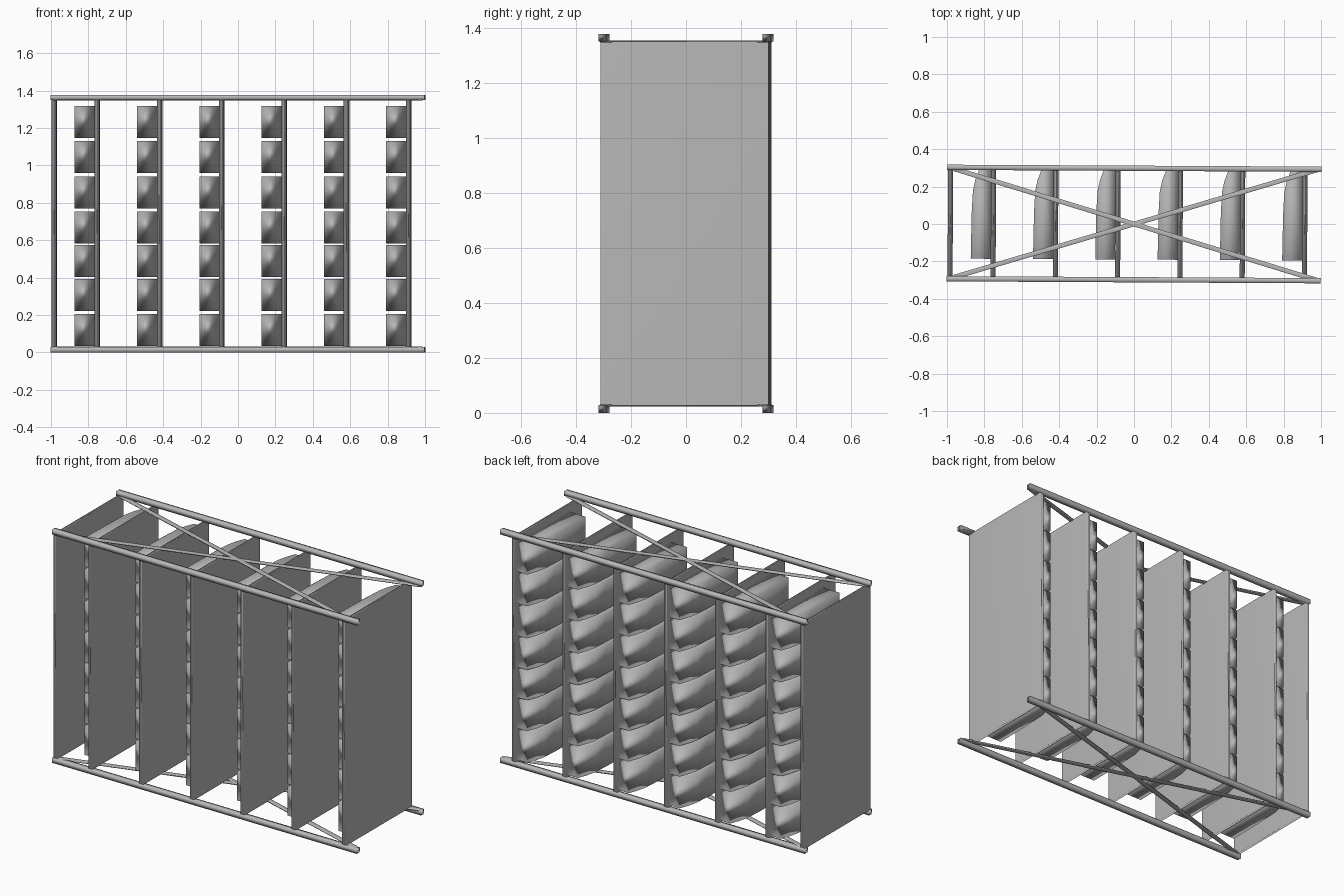
import bpy, bmesh, math
from mathutils import Matrix, Vector

if "Cube" in bpy.data.objects:
    bpy.data.objects.remove(bpy.data.objects["Cube"], do_unlink=True)

grey = bpy.data.materials.new("plain grey")
grey.use_nodes = True
COLOUR = (0.48, 0.48, 0.48, 1)
grey.diffuse_color = COLOUR
grey.node_tree.nodes["Principled BSDF"].inputs["Base Color"].default_value = COLOUR

# The whole rack stands very slightly turned
TURN = Matrix.Rotation(math.radians(-0.3), 4, "Z")


def finish(name, bm):
    """Turn a bmesh into a smooth object with area-weighted normals."""
    bmesh.ops.recalc_face_normals(bm, faces=bm.faces)
    bm.transform(TURN)
    mesh = bpy.data.meshes.new(name)
    bm.to_mesh(mesh)
    bm.free()
    mesh.materials.append(grey)
    for poly in mesh.polygons:
        poly.use_smooth = True
    obj = bpy.data.objects.new(name, mesh)
    bpy.context.collection.objects.link(obj)
    mod = obj.modifiers.new("weighted normals", "WEIGHTED_NORMAL")
    mod.mode = "FACE_AREA"
    return obj


def box(name, centre, size, angle=0.0):
    bm = bmesh.new()
    matrix = (Matrix.Translation(centre) @ Matrix.Rotation(angle, 4, "Z")
              @ Matrix.Diagonal((*size, 1)))
    bmesh.ops.create_cube(bm, size=1, matrix=matrix)
    return finish(name, bm)


def prism(name, outline, origin, height):
    """Extrude a plan outline upwards."""
    bm = bmesh.new()
    verts = [bm.verts.new(Vector((x, y, 0)) + Vector(origin)) for x, y in outline]
    face = bm.faces.new(verts)
    top = bmesh.ops.extrude_face_region(bm, geom=[face])["geom"]
    moved = [v for v in top if isinstance(v, bmesh.types.BMVert)]
    bmesh.ops.translate(bm, verts=moved, vec=(0, 0, height))
    return finish(name, bm)


TOP = 1.377
RAIL = 0.028

# Four long corner rails and two crossed braces per level
for level, z in (("bottom", RAIL / 2), ("top", TOP - RAIL / 2)):
    for side, y in (("front", -0.298), ("back", 0.298)):
        box(f"{level}_{side}_rail", (0, y, z), (2, RAIL, RAIL))
    brace_z = 0.027 if level == "bottom" else TOP - 0.027
    for i, sign in enumerate((-1, 1)):
        box(f"{level}_brace_{i + 1}", (0, 0, brace_z), (2.05, 0.025, 0.008),
            sign * math.atan2(0.59, 1.96))

# Upright panels: one end panel, then six evenly spaced
PITCH = 0.333
panel_x = [-0.982] + [-0.752 + PITCH * i for i in range(6)]
for i, x in enumerate(panel_x):
    box(f"panel_{i + 1}", (x, 0, TOP / 2), (0.027, 0.61, 1.324))

# Bins fixed to the right-hand side of each of the six panels
bin_outline = [(-0.012, 0.29), (-0.076, 0.29), (-0.097, 0.235), (-0.110, 0.175),
               (-0.116, 0.06), (-0.120, -0.19), (-0.014, -0.19)]
bin_rows = [0.035, 0.222, 0.404, 0.583, 0.77, 0.96, 1.147]
for col, x in enumerate(panel_x[1:]):
    for row, z in enumerate(bin_rows):
        prism(f"bin_{col + 1}_{row + 1}", bin_outline, (x, 0, z), 0.171)
